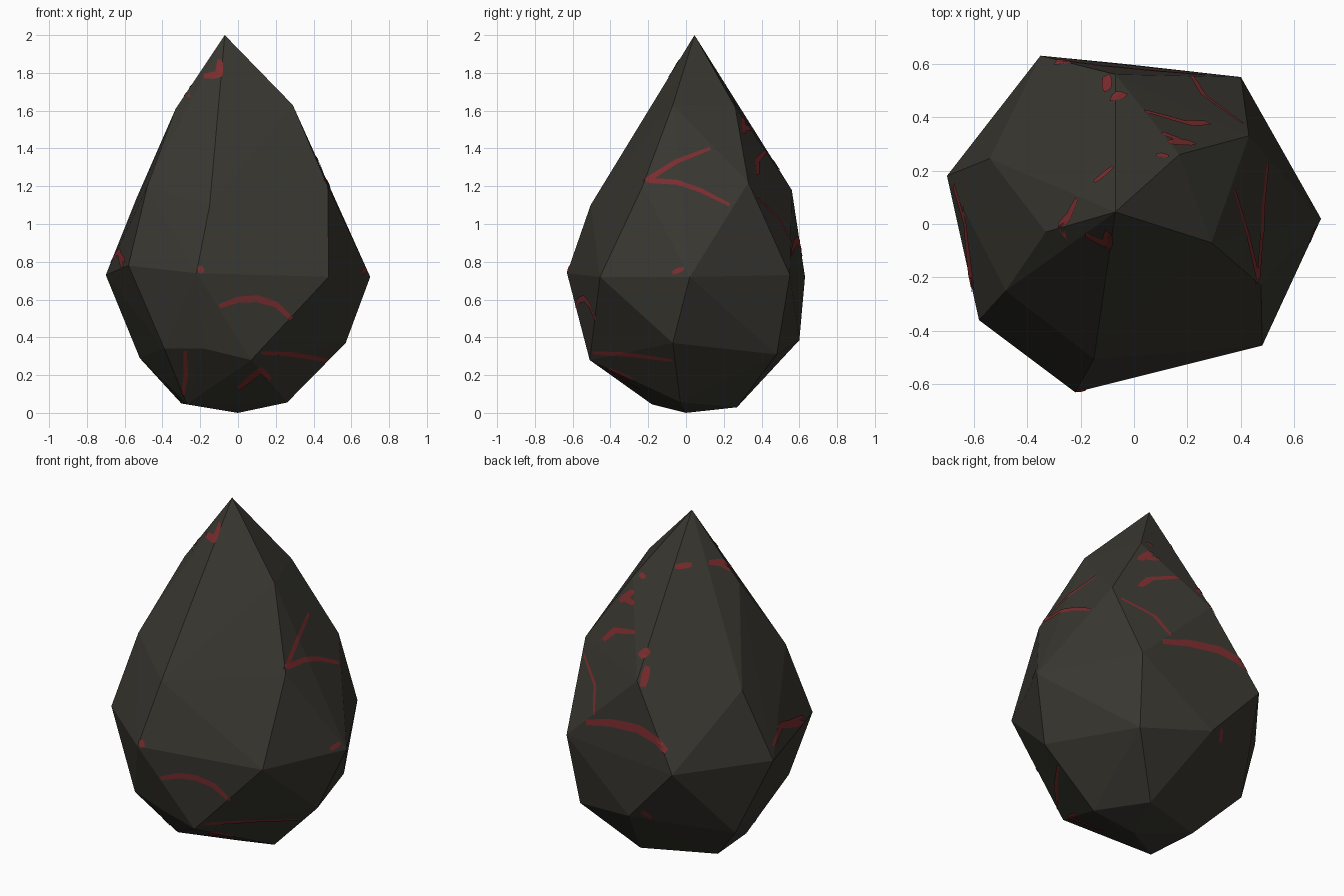
import bpy, bmesh
from math import radians, sin, cos, pi
from mathutils import Vector
from mathutils.bvhtree import BVHTree

cube = bpy.data.objects.get("Cube")
if cube:
    bpy.data.objects.remove(cube, do_unlink=True)


def make_material(name, color):
    mat = bpy.data.materials.new(name)
    mat.use_nodes = True
    mat.diffuse_color = (*color, 1)
    shader = mat.node_tree.nodes["Principled BSDF"]
    shader.inputs["Base Color"].default_value = (*color, 1)
    shader.inputs["Roughness"].default_value = 0.9
    return mat


def make_object(name, bm, mat):
    bmesh.ops.recalc_face_normals(bm, faces=bm.faces[:])
    mesh = bpy.data.meshes.new(name)
    bm.to_mesh(mesh)
    mesh.materials.append(mat)
    obj = bpy.data.objects.new(name, mesh)
    bpy.context.collection.objects.link(obj)
    return obj


stone_grey = make_material("dark_olive_grey", (0.040, 0.038, 0.030))
vein_red = make_material("vein_red", (0.20, 0.026, 0.028))

# Faceted teardrop stone: rough rings of corners from tip to base, skinned by a hull
tip = [(-.07, .045, 2)]
shoulder = [(.29, -.07, 1.63), (-.33, -.03, 1.61), (.17, .26, 1.62)]
upper = [(.475, -.23, 1.2), (-.15, -.505, 1.1), (-.48, -.25, 1.2),
         (-.54, .245, 1.13), (-.07, .56, 1.18), (.43, .33, 1.22)]
girdle = [(-.35, .63, .72), (.4, .55, .73), (.7, .02, .72), (.48, -.455, .72),
          (-.22, -.63, .74), (-.58, -.36, .78), (-.7, .18, .73)]
lower = [(.57, -.07, .37), (.07, -.51, .28), (-.18, -.5, .34), (-.39, -.41, .34),
         (-.52, .28, .29), (-.045, .6, .385), (.36, .48, .31)]
base = [(.26, -.03, .055), (.11, .27, .03), (-.27, -.18, .045), (-.3, .13, .05), (0, 0, 0)]

bm = bmesh.new()
for ring in (tip, shoulder, upper, girdle, lower, base):
    for corner in ring:
        bm.verts.new(corner)
bmesh.ops.convex_hull(bm, input=bm.verts[:])
bmesh.ops.delete(bm, geom=[v for v in bm.verts if not v.link_faces], context='VERTS')
bmesh.ops.recalc_face_normals(bm, faces=bm.faces[:])
surface = BVHTree.FromBMesh(bm)
make_object("faceted_stone", bm, stone_grey)
bm.free()


def side_frame(azimuth, elevation):
    """Right, up and outward axes for marking one side of the stone."""
    a, e = radians(azimuth), radians(elevation)
    right = Vector((cos(a), sin(a), 0))
    out = Vector((sin(a) * cos(e), -cos(a) * cos(e), sin(e)))
    return right, out.cross(right), out


def resample(path, step=0.012):
    points = []
    for a, b in zip(path, path[1:]):
        a, b = Vector(a), Vector(b)
        count = max(2, int((b - a).length / step))
        points += [a.lerp(b, i / count) for i in range(count)]
    return points + [Vector(path[-1])]


def add_vein(bm, frame, path, width):
    """Lay a thin tapered strip onto the stone along a path drawn from one side."""
    right, up, out = frame
    points = resample(path)
    last = len(points) - 1
    previous = None
    for i, p in enumerate(points):
        along = (points[min(i + 1, last)] - points[max(i - 1, 0)]).normalized()
        across = Vector((-along.y, along.x))
        half = width * (0.35 + 0.2 * sin(pi * i / last))
        row = []
        for side in (-1, 0, 1):
            q = p + across * half * side
            start = right * q.x + up * q.y + out * 3
            hit, normal, _, _ = surface.ray_cast(start, -out)
            if hit is None:
                row = None
                break
            row.append(bm.verts.new(hit + normal * 0.004))
        if row and previous:
            for k in range(2):
                bm.faces.new((previous[k], previous[k + 1], row[k + 1], row[k]))
        previous = row


# Red veins painted on each side: (width, path)
front_veins = [
    (.032, [(-.1, .565), (0, .6), (.1, .605), (.2, .575), (.28, .5)]),
    (.034, [(-.18, 1.78), (-.1, 1.79), (-.095, 1.87)]),
    (.022, [(-.28, .33), (-.275, .2), (-.29, .1)]),
    (.022, [(.12, .32), (.3, .31), (.47, .28)]),
    (.03, [(0, .13), (.12, .23), (.17, .18)]),
    (.03, [(-.205, .775), (-.19, .74)]),
    (.02, [(-.63, .87), (-.61, .77)]),
]
right_veins = [
    (.025, [(.13, 1.4), (-.05, 1.33), (-.21, 1.23), (-.05, 1.22), (.07, 1.18), (.23, 1.1)]),
    (.025, [(-.07, .74), (-.01, .765)]),
]
back_veins = [
    (.042, [(-.55, .68), (-.42, .68), (-.28, .65), (-.19, .59), (-.14, .53)]),
    (.028, [(-.45, 1.12), (-.39, 1.175), (-.29, 1.17)]),
    (.04, [(-.26, .88), (-.23, .99)]),
    (.04, [(-.27, 1.04), (-.22, 1.08)]),
    (.03, [(-.36, 1.33), (-.29, 1.39)]),
    (.03, [(-.35, 1.36), (-.29, 1.32)]),
    (.035, [(-.25, 1.46), (-.23, 1.48)]),
    (.03, [(-.07, 1.52), (.02, 1.53)]),
    (.034, [(.11, 1.54), (.18, 1.535), (.24, 1.49)]),
    (.012, [(-.55, 1.04), (-.5, .88), (-.51, .72)]),
    (.025, [(.44, .54), (.49, .64), (.62, .68)]),
    (.02, [(-.27, .2), (-.21, .16)]),
]

sides = {
    "front_veins": (side_frame(0, 0), front_veins),
    "right_veins": (side_frame(90, 0), right_veins),
    "back_veins": (side_frame(218, 22), back_veins),
}
for name, (frame, veins) in sides.items():
    bm = bmesh.new()
    for width, path in veins:
        add_vein(bm, frame, path, width)
    bmesh.ops.delete(bm, geom=[v for v in bm.verts if not v.link_faces], context='VERTS')
    make_object(name, bm, vein_red)
    bm.free()
